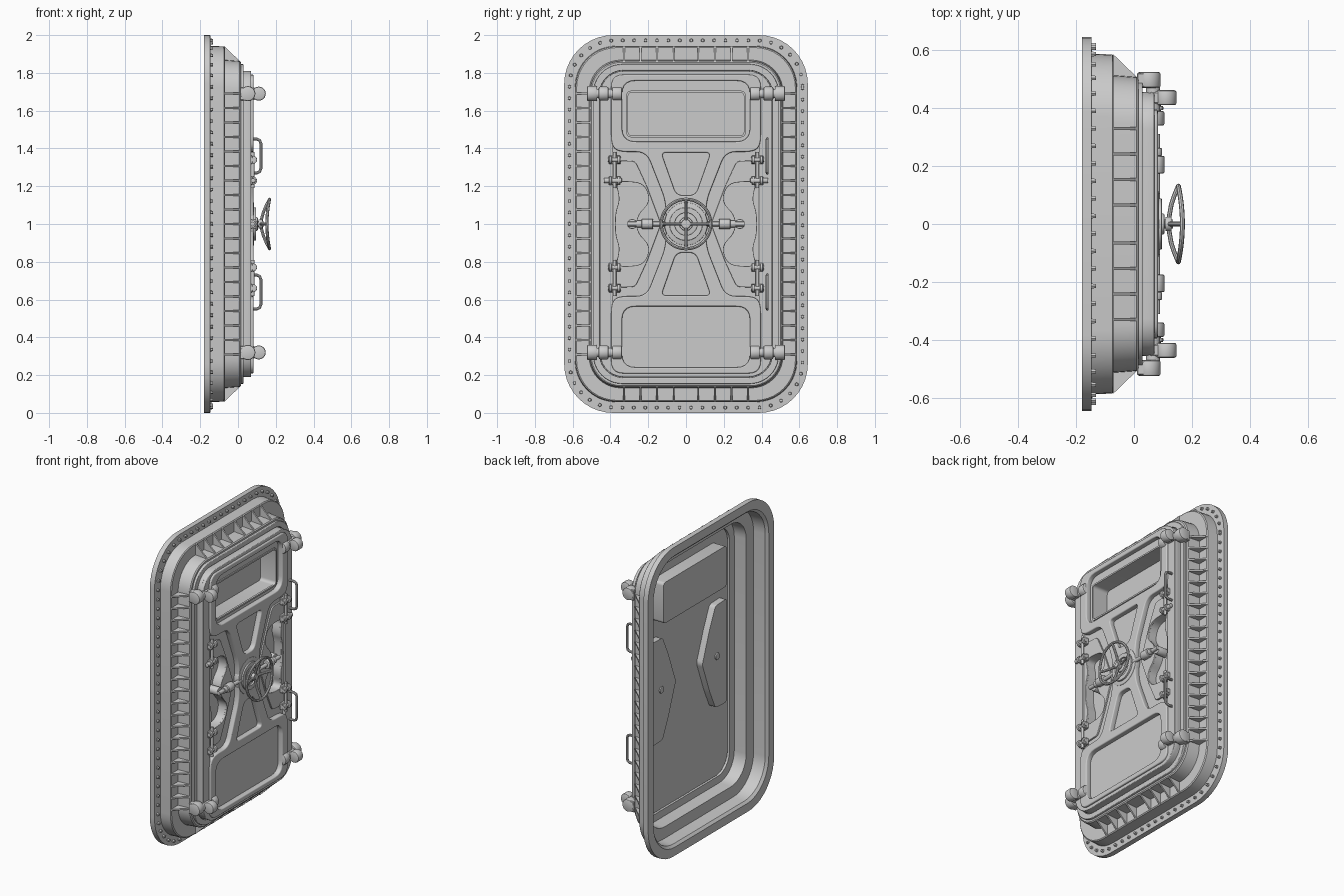
import bpy, bmesh
from math import pi, cos, sin
from mathutils import Matrix, Vector

if "Cube" in bpy.data.objects:
    bpy.data.objects.remove(bpy.data.objects["Cube"])

# local (x, y, z) -> world (y, z, x): profiles are drawn on the door face
FACE = Matrix(((0, 0, 1, 0), (1, 0, 0, 0), (0, 1, 0, 0), (0, 0, 0, 1)))


def rrect(hy, hz, r, n=10, cz=1.0):
    out = []
    for k, (sy, sz) in enumerate(((1, 1), (-1, 1), (-1, -1), (1, -1))):
        for i in range(n + 1):
            a = (k + i / n) * pi / 2
            out.append((sy * (hy - r) + r * cos(a), cz + sz * (hz - r) + r * sin(a)))
    return out


def inset(d, n=10):
    return rrect(0.645 - d, 1.0 - d, 0.26 - 0.7 * d, n)


def rounded(pts, r, n=5):
    out, P = [], [Vector(p) for p in pts]
    for i, p in enumerate(P):
        a, b = P[i - 1] - p, P[(i + 1) % len(P)] - p
        s = p + a.normalized() * min(r, a.length * 0.45)
        e = p + b.normalized() * min(r, b.length * 0.45)
        for k in range(n + 1):
            t = k / n
            out.append(tuple(s * (1 - t) ** 2 + p * 2 * t * (1 - t) + e * t * t))
    return out


def mirror(pts, sy=-1, sz=1):
    return [(sy * y, 1 + sz * (z - 1)) for y, z in pts]


def plate(name, loops, x0, x1, bevel=0.0):
    """Filled outline with holes, extruded from x0 to x1."""
    cu = bpy.data.curves.new(name, 'CURVE')
    cu.dimensions, cu.fill_mode = '2D', 'BOTH'
    cu.extrude = (x1 - x0) / 2 - bevel
    cu.bevel_depth, cu.bevel_resolution = bevel, 2
    for pts in loops:
        s = cu.splines.new('POLY')
        s.points.add(len(pts) - 1)
        for q, p in zip(s.points, pts):
            q.co = (p[0], p[1], 0, 1)
        s.use_cyclic_u = True
    ob = bpy.data.objects.new(name, cu)
    bpy.context.collection.objects.link(ob)
    ob.matrix_world = Matrix.Translation(((x0 + x1) / 2, 0, 0)) @ FACE
    return ob


def tube(name, pts, r, cyclic=False):
    cu = bpy.data.curves.new(name, 'CURVE')
    cu.dimensions, cu.bevel_depth, cu.bevel_resolution = '3D', r, 2
    cu.use_fill_caps = True
    s = cu.splines.new('POLY')
    s.points.add(len(pts) - 1)
    for q, p in zip(s.points, pts):
        q.co = (*p, 1)
    s.use_cyclic_u = cyclic
    ob = bpy.data.objects.new(name, cu)
    bpy.context.collection.objects.link(ob)


def cyl(name, a, b, r, bevel=0.0, verts=24):
    a, b = Vector(a), Vector(b)
    bpy.ops.mesh.primitive_cylinder_add(vertices=verts, radius=r, depth=(b - a).length, location=(a + b) / 2)
    ob = bpy.context.object
    ob.name = name
    ob.rotation_euler = (b - a).to_track_quat('Z', 'Y').to_euler()
    if bevel:
        m = ob.modifiers.new('bevel', 'BEVEL')
        m.width, m.segments = bevel, 2


def box(name, c, size, bevel=0.004):
    bpy.ops.mesh.primitive_cube_add(size=1, location=c)
    ob = bpy.context.object
    ob.name, ob.scale = name, size
    bpy.ops.object.transform_apply(location=False, rotation=False)
    ob.modifiers.new('bevel', 'BEVEL').width = bevel


def finish(bm, name):
    bmesh.ops.recalc_face_normals(bm, faces=bm.faces)
    me = bpy.data.meshes.new(name)
    bm.to_mesh(me)
    bpy.context.collection.objects.link(bpy.data.objects.new(name, me))


# door frame: stepped hollow section swept round the outline (inset, x)
prof = [(0, -.18), (0, -.147), (.057, -.145), (.06, -.075), (.066, -.07), (.132, -.07), (.138, .009), (.144, .015),
        (.2, .015), (.2, 0), (.155, -.003), (.15, -.085), (.075, -.085), (.07, -.165), (.055, -.18)]
bm = bmesh.new()
rings = [[bm.verts.new((x, y, z)) for y, z in inset(d)] for d, x in prof]
n = len(rings[0])
for i in range(len(rings)):
    A, B = rings[i - 1], rings[i]
    for j in range(n):
        bm.faces.new((A[j - 1], A[j], B[j], B[j - 1]))
finish(bm, 'door_frame')

# triangular gussets around the frame
bm = bmesh.new()


def gusset(pts, thick):
    f = [[bm.verts.new(Vector(p) + Vector(thick) * s) for p in pts] for s in (-.5, .5)]
    bm.faces.new(f[0])
    bm.faces.new(f[1][::-1])
    for j in range(3):
        bm.faces.new((f[0][j - 1], f[0][j], f[1][j], f[1][j - 1]))


for s in (-1, 1):
    for k in range(19):
        z = .31 + k * 1.38 / 18
        gusset([(-.073, s * .587, z), (-.073, s * .5, z), (.014, s * .503, z)], (0, 0, .01))
    for k in range(4):
        for t in (-1, 1):
            y = t * (.065 + .088 * k)
            gusset([(-.073, y, 1 + s * .942), (-.073, y, 1 + s * .855), (.014, y, 1 + s * .858)], (0, .01, 0))
finish(bm, 'frame_gussets')

# bolts evenly spaced along the flange
bm = bmesh.new()
path = [Vector(p) for p in inset(.028)]
acc = 0.0
for i, p in enumerate(path):
    q = path[(i + 1) % len(path)]
    L = (q - p).length
    while acc < L:
        c = p.lerp(q, acc / L)
        bmesh.ops.create_cone(bm, cap_ends=True, segments=6, radius1=.01, radius2=.008, depth=.016,
                              matrix=Matrix.Translation((-.14, c.x, c.y)) @ FACE)
        acc += .0605
    acc -= L
finish(bm, 'flange_bolts')

# door slab with window opening and side pockets
window = rrect(.31, .1175, .02, 4, 1.5825)
pocket = rounded([(.375, 1.23), (.22, 1.22), (.185, 1.12), (.26, 1.04), (.26, .96), (.185, .88),
                  (.22, .78), (.375, .77), (.35, .87), (.375, .94), (.375, 1.06), (.35, 1.13)], .06)
hexa = rounded([(.385, 1.335), (.27, 1.33), (.21, 1.2), (.135, 1.0), (.21, .8), (.27, .67), (.385, .665)], .02)
plate('gasket', [inset(.158), inset(.183)], .012, .03, .004)
plate('door_slab', [rrect(.455, .81, .125), window, pocket, mirror(pocket)], .02, .05)
plate('door_rim', [rrect(.452, .807, .125), rrect(.39, .765, .1)], .03, .07, .004)

# raised X-shaped rib plate
q = [(.39, 1.785), (.39, 1.42), (.355, 1.388), (.205, 1.388), (.1, 1.12)]
half = q + mirror(q, 1, -1)[::-1]
rib = rounded(half + mirror(half)[::-1], .06)
recess = rounded([(.345, 1.765), (-.345, 1.765), (-.345, 1.43), (.345, 1.43)], .08)
trap = rounded([(.14, 1.385), (-.14, 1.385), (-.055, 1.145), (.055, 1.145)], .04)
plate('door_ribs', [rib, recess, mirror(recess, 1, -1), trap, mirror(trap, 1, -1)], .045, .082, .006)
plate('window_bead', [rrect(.316, .1235, .024, 4, 1.5825), rrect(.306, .1135, .018, 4, 1.5825)], .045, .058)

# window recess box projecting from the back
plate('window_box', [rrect(.322, .1325, .02, 4, 1.5825), window], -.055, .03)
plate('window_box_floor', [rrect(.322, .1325, .02, 4, 1.5825)], -.065, -.055)

for s in (-1, 1):
    m = lambda pts: mirror(pts, s)
    # six-sided side housings with curved pockets
    plate('side_plate', [m(hexa), m(pocket)], .048, .06, .003)
    plate('side_housing', [m(hexa), m(pocket)], -.005, .022)
    plate('side_housing_floor', [m(hexa)], -.022, -.004)
    cyl('housing_stud', (-.03, s * .285, 1), (-.02, s * .285, 1), .022, .003, 12)
    # latch rods
    cyl('latch_pivot', (-.01, s * .285, 1), (.068, s * .285, 1), .026, .004)
    cyl('latch_rod', (.078, s * .05, 1), (.078, s * .31, 1), .012)
    cyl('latch_sleeve', (.078, s * .175, 1), (.078, s * .235, 1), .027, .004)
    cyl('latch_collar', (.078, s * .235, 1), (.078, s * .262, 1), .019, .003)
    for z in (.32, 1.69):
        # hinge knuckles and links
        cyl('hinge_outer', (.052, s * .47, z), (.052, s * .525, z), .04, .008)
        cyl('hinge_middle', (.11, s * .41, z), (.11, s * .462, z), .037, .008)
        cyl('hinge_inner', (.068, s * .34, z), (.068, s * .39, z), .037, .006)
        cyl('hinge_axle', (.066, s * .35, z), (.066, s * .5, z), .024)
        box('hinge_link', (.085, s * .436, z), (.06, .042, .05))
        box('hinge_base', (.03, s * .497, z), (.04, .05, .07))
    for t in (-1, 1):
        # dog clamps on the door edge
        for dz in (.23, .34):
            z = 1 + t * dz
            box('clamp_base', (.066, s * .378, z), (.022, .065, .045))
            for e in (-.022, .022):
                cyl('clamp_knuckle', (.08, s * (.378 + e) - .007, z), (.08, s * (.378 + e) + .007, z), .021, .003, 16)
            cyl('clamp_pin', (.08, s * .345, z), (.08, s * .412, z), .011, 0, 12)
        cyl('clamp_rod', (.078, s * .378, 1 + t * .19), (.078, s * .378, 1 + t * .38), .009, 0, 12)
    cyl('clamp_lever', (.08, s * .34, 1.23), (.08, s * .435, 1.23), .013, .003, 12)

# grab handles on one side
for c in (.64, 1.36):
    loop = [(.065, c - .09), (.1, c - .09), (.115, c - .083), (.121, c - .065),
            (.121, c + .065), (.115, c + .083), (.1, c + .09), (.065, c + .09)]
    tube('grab_handle', [(x, .43, z) for x, z in loop], .008)

# wheel hub
cyl('hub_base', (.045, 0, 1), (.086, 0, 1), .115, .008, 40)
plate('hub_ring', [rrect(.085, .085, .085), rrect(.062, .062, .062)], .08, .096, .003)
cyl('hub_boss', (.08, 0, 1), (.105, 0, 1), .036, .004)
cyl('wheel_shaft', (.08, 0, 1), (.135, 0, 1), .016)
cyl('wheel_hub', (.108, 0, 1), (.13, 0, 1), .025, .004)
# saddle-curved hand wheel with bent spokes
rim = [(.16 + .007 * cos(2 * a), .131 * sin(a), 1 + .131 * cos(a)) for a in [i * pi / 24 for i in range(48)]]
tube('wheel_rim', rim, .0085, True)
for i in range(4):
    e = Vector(rim[12 * i])
    c = Vector((.12, 0, 1))
    pts = [c.lerp(e, t) - Vector((.008 * sin(pi * t), 0, 0)) for t in (0, .25, .5, .75, 1)]
    tube('wheel_spoke', pts, .008)

# bake curves and bevels, then smooth with sharp edges kept
bpy.ops.object.select_all(action='SELECT')
bpy.context.view_layer.objects.active = bpy.context.selected_objects[0]
bpy.ops.object.convert(target='MESH')
bpy.ops.object.shade_smooth_by_angle(angle=0.6)
